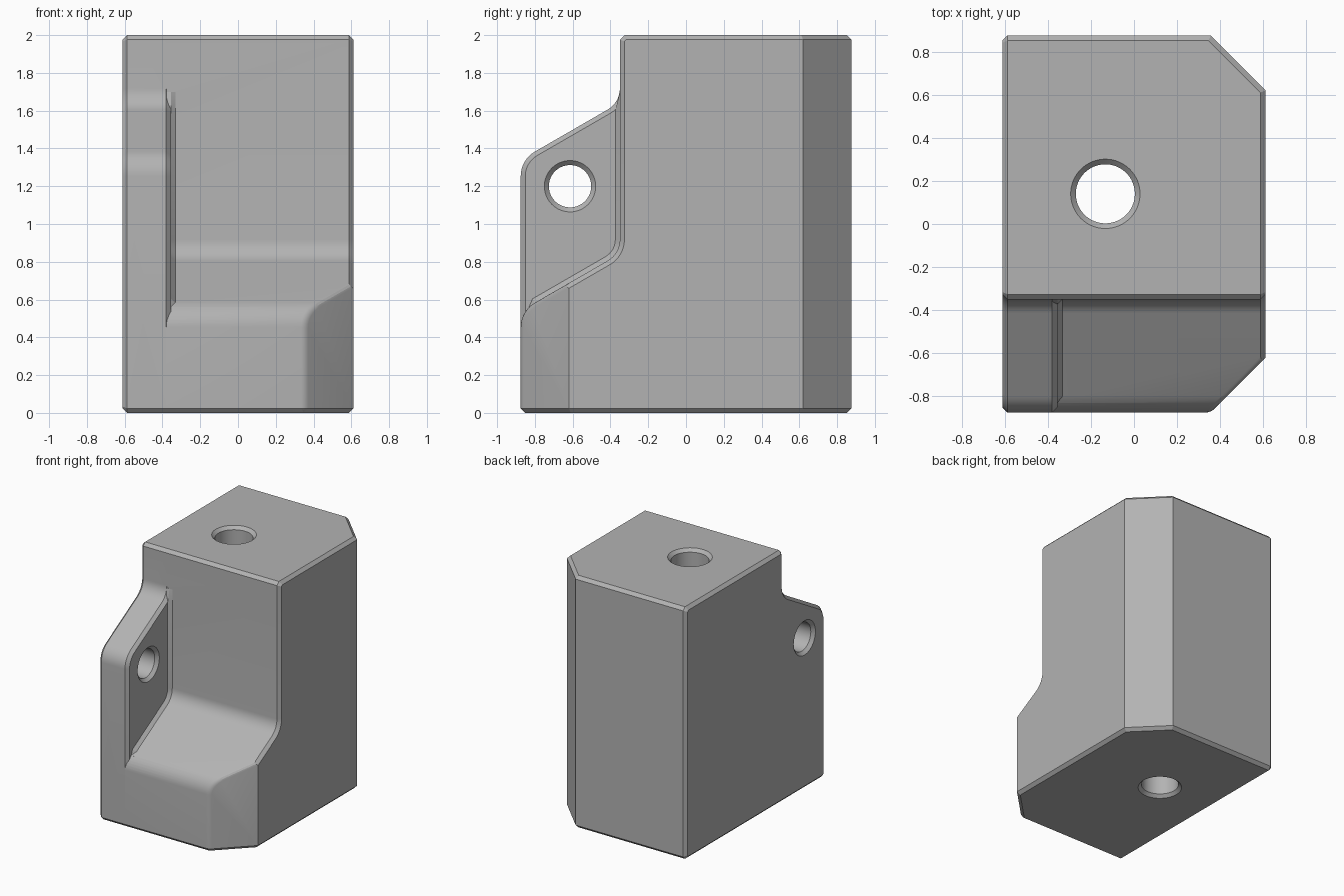
import bpy, bmesh
from math import cos, sin, tan, pi
from mathutils import Vector

if "Cube" in bpy.data.objects:
    bpy.data.objects.remove(bpy.data.objects["Cube"], do_unlink=True)

HX, HY, H = 0.611, 0.875, 2.0    # half width, half depth, height
C = 0.024                        # chamfer size
WALL = -0.35                     # front wall of the upper block
LUG_X = -0.356                   # inner face of the lug

grey = bpy.data.materials.new("satin_grey")
grey.use_nodes = True
grey.diffuse_color = (0.45, 0.45, 0.45, 1)
grey.node_tree.nodes["Principled BSDF"].inputs["Base Color"].default_value = grey.diffuse_color


def round_path(corners):
    """Closed 2D path; each corner is (y, z, radius, segments)."""
    out = []
    for i, (y, z, r, n) in enumerate(corners):
        p = Vector((y, z))
        a = (Vector(corners[i - 1][:2]) - p).normalized()
        b = (Vector(corners[(i + 1) % len(corners)][:2]) - p).normalized()
        half = a.angle(b) / 2
        centre = p + (a + b).normalized() * r / sin(half)
        start = p + a * r / tan(half) - centre
        end = p + b * r / tan(half) - centre
        for k in range(n + 1):
            t, whole = k / n, start.angle(end)
            out.append(centre + (start * sin((1 - t) * whole) + end * sin(t * whole)) / sin(whole))
    return out


def inset(path, d):
    """Offset a clockwise path inwards by d, with mitred corners."""
    out = []
    for i, p in enumerate(path):
        u = (p - path[i - 1]).normalized()
        v = (path[(i + 1) % len(path)] - p).normalized()
        n1, n2 = Vector((u.y, -u.x)), Vector((v.y, -v.x))
        out.append(p + (n1 + n2) * d / (1 + n1.dot(n2)))
    return out


def section(x, path):
    return [Vector((x, p.x, p.y)) for p in path]


def loft(rings):
    """Closed solid through matching rings of points."""
    bm = bmesh.new()
    loops = [[bm.verts.new(p) for p in ring] for ring in rings]
    n = len(loops[0])
    for a, b in zip(loops, loops[1:]):
        for i in range(n):
            j = (i + 1) % n
            bm.faces.new((a[i], a[j], b[j], b[i]))
    bm.faces.new(loops[0][::-1])
    bm.faces.new(loops[-1])
    bmesh.ops.recalc_face_normals(bm, faces=bm.faces)
    return bm


def finish(bm, name):
    bmesh.ops.recalc_face_normals(bm, faces=bm.faces)
    mesh = bpy.data.meshes.new(name)
    bm.to_mesh(mesh)
    bm.free()
    mesh.materials.append(grey)
    obj = bpy.data.objects.new(name, mesh)
    bpy.context.collection.objects.link(obj)
    return obj


def slice_off(bm, point, normal):
    cut = bmesh.ops.bisect_plane(bm, geom=bm.verts[:] + bm.edges[:] + bm.faces[:], dist=1e-5,
                                 plane_co=point, plane_no=normal, clear_outer=True)
    edges = [e for e in cut["geom_cut"] if isinstance(e, bmesh.types.BMEdge)]
    bmesh.ops.holes_fill(bm, edges=edges, sides=0)


def combine(target, tool, operation):
    mod = target.modifiers.new("combine", "BOOLEAN")
    mod.operation, mod.solver, mod.object = operation, "EXACT", tool
    bpy.context.view_layer.objects.active = target
    bpy.ops.object.modifier_apply(modifier=mod.name)
    bpy.data.objects.remove(tool, do_unlink=True)


def hole(origin, axis, length, radius):
    """Through-hole cutter, countersunk at both ends."""
    axis = Vector(axis)
    u = Vector((0, 1, 0))
    v = axis.cross(u)
    over = 0.05
    stations = [(-over, radius + C + over), (C, radius),
                (length - C, radius), (length + over, radius + C + over)]
    rings = [[Vector(origin) + axis * d + (u * cos(k * pi / 32) + v * sin(k * pi / 32)) * r
              for k in range(64)] for d, r in stations]
    return finish(loft(rings), "hole_cutter")


# side profiles: stepped body, and the taller lug
low, back = [(-HY, 0, C, 1)], [(WALL, H, C, 1), (HY, H, C, 1), (HY, 0, C, 1)]
body_path = round_path(low + [(-HY, 0.54, 0.15, 8), (WALL, 0.843, 0.13, 8)] + back)
lug_path = round_path(low + [(-HY, 1.34, 0.15, 8), (WALL, 1.643, 0.13, 8)] + back)

# main body with two sliced corners
bm = loft([section(-0.5, body_path), section(HX - C, body_path), section(HX, inset(body_path, C))])
for side in (1, -1):
    corner = (HX, side * 0.62, 0)
    slice_off(bm, corner, (1, side, 0))
    slice_off(bm, (HX, side * 0.62, C), (1, side, -2 ** 0.5))
slice_off(bm, (HX, 0.62, H - C), (1, 1, 2 ** 0.5))

# soften the edge around the sliced front corner
edges = [e for e in bm.edges
         if all(abs(v.co.x - v.co.y - HX - 0.62) < 1e-4 and v.co.x < HX - C + 0.002 for v in e.verts)
         and max(v.co.z for v in e.verts) > C + 0.01]
bmesh.ops.bevel(bm, geom=edges, offset=0.022, segments=3, profile=0.5, affect="EDGES")
body = finish(bm, "bracket_body")

# lug with chamfered rims; the upright back edge is chamfered too
bm = loft([section(-HX, inset(lug_path, C)), section(C - HX, lug_path),
           section(LUG_X - C, lug_path), section(LUG_X, inset(lug_path, C))])
lug = finish(bm, "lug")

# angled strip where the lug meets the body
outer, inner = inset(body_path, -C), inset(body_path, C)
tip = Vector((WALL, 1.70))
foot = Vector((WALL, 1.60))
out_dir = Vector((-C, 0))
stations = [(body_path[8], body_path[8], inner[8])]
stations += [(outer[i], body_path[i], inner[i]) for i in range(10, 20)]
stations += [(foot + out_dir, foot, foot - out_dir), (tip + out_dir * 0.01, tip, tip - out_dir)]
rings = []
for o, p, n in stations:
    o = o + (o - n) * 0.002
    rings.append([Vector((-0.4, *o)), Vector((LUG_X, *o)),
                  Vector((LUG_X + C, *p)), Vector((-0.4, *n))])
strip = finish(loft(rings), "lug_root")

combine(body, lug, "UNION")
combine(body, strip, "UNION")
combine(body, hole((-0.133, 0.14, 0), (0, 0, 1), H, 0.137), "DIFFERENCE")
combine(body, hole((-HX, -0.614, 1.2), (1, 0, 0), HX + LUG_X, 0.112), "DIFFERENCE")

# smooth fillets, crisp chamfers
for o in bpy.context.selected_objects:
    o.select_set(False)
body.select_set(True)
bpy.context.view_layer.objects.active = body
bpy.ops.object.shade_smooth_by_angle(angle=pi / 9)
